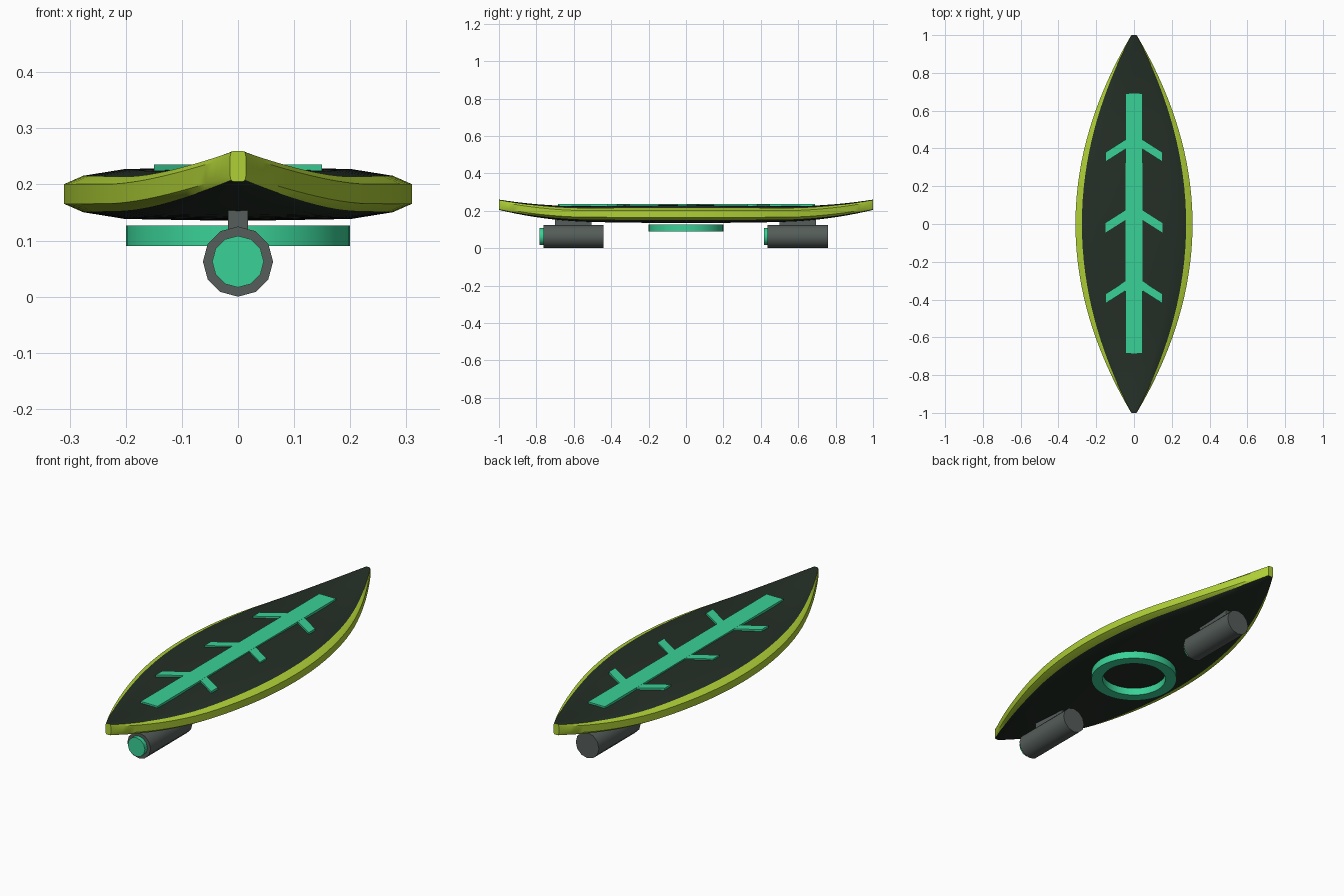
import bpy, bmesh, math
from mathutils import Matrix

cube = bpy.data.objects.get("Cube")
if cube:
    bpy.data.objects.remove(cube, do_unlink=True)


def material(name, rgb):
    m = bpy.data.materials.new(name)
    m.use_nodes = True
    m.diffuse_color = (*rgb, 1)
    m.node_tree.nodes["Principled BSDF"].inputs["Base Color"].default_value = (*rgb, 1)
    return m


DARK = material("dark green deck", (0.018, 0.028, 0.02))
LIME = material("lime rim", (0.43, 0.63, 0.037))
TEAL = material("teal glow", (0.042, 0.64, 0.31))
GREY = material("grey metal", (0.09, 0.11, 0.1))


def finish(name, bm, mats, smooth=None):
    bmesh.ops.recalc_face_normals(bm, faces=bm.faces)
    mesh = bpy.data.meshes.new(name)
    bm.to_mesh(mesh)
    bm.free()
    for m in mats:
        mesh.materials.append(m)
    ob = bpy.data.objects.new(name, mesh)
    bpy.context.collection.objects.link(ob)
    if smooth:
        bpy.ops.object.select_all(action="DESELECT")
        ob.select_set(True)
        bpy.context.view_layer.objects.active = ob
        bpy.ops.object.shade_smooth_by_angle(angle=math.radians(smooth))
    return ob


def prism(name, outline, z0, z1, mat):
    """Extrude a flat outline between two heights."""
    bm = bmesh.new()
    low = bm.faces.new([bm.verts.new((x, y, z0)) for x, y in outline])
    ext = bmesh.ops.extrude_face_region(bm, geom=[low])["geom"]
    top = [v for v in ext if isinstance(v, bmesh.types.BMVert)]
    bmesh.ops.translate(bm, verts=top, vec=(0, 0, z1 - z0))
    return finish(name, bm, [mat])


def box(name, x, y0, y1, z0, z1, mat):
    return prism(name, [(-x, y0), (x, y0), (x, y1), (-x, y1)], z0, z1, mat)


def barrel(name, radius, y0, y1, z, mat):
    """Twelve-sided cylinder along y."""
    bm = bmesh.new()
    bmesh.ops.create_cone(bm, cap_ends=True, segments=12, radius1=radius,
                          radius2=radius, depth=y1 - y0)
    bm.transform(Matrix.Translation((0, (y0 + y1) / 2, z)) @ Matrix.Rotation(math.pi / 2, 4, "X"))
    return finish(name, bm, [mat], 35)


# Board: one quarter profile (width fraction, mid half height, tip half height)
quarter = [(1, 0.0175, 0.017), (0.89, 0.0325, 0.025), (0.65, 0.0445, 0.027), (0, 0.048, 0.0275)]
profile = [(w, a, b) for w, a, b in quarter]
profile += [(-w, a, b) for w, a, b in quarter[-2::-1]]
profile += [(-w, -a, -b) for w, a, b in quarter]
profile += [(w, -a, -b) for w, a, b in quarter[-2::-1]]

bm = bmesh.new()
rings = []
STEPS = 48
for i in range(STEPS + 1):
    y = -math.cos(math.pi * i / STEPS)
    full = 1 - y * y
    half = 0.014 + 0.296 * full
    mid = 0.183 + 0.0495 * max(0, (abs(y) - 0.5) / 0.5) ** 2
    rings.append([bm.verts.new((half * w, y, mid + b + (a - b) * full)) for w, a, b in profile])
count = len(profile)
half_count = count // 2
rim_spans = {0, half_count - 2, half_count - 1, half_count, count - 2, count - 1}
for r, s in zip(rings, rings[1:]):
    for j in range(count):
        k = (j + 1) % count
        f = bm.faces.new([r[j], r[k], s[k], s[j]])
        f.material_index = 1 if j in rim_spans else 0
for end in (rings[0], rings[-1]):
    bm.faces.new(end).material_index = 1
finish("board", bm, [DARK, LIME], 30)

# Raised leaf veins on the deck
box("centre_vein", 0.045, -0.685, 0.69, 0.215, 0.236, TEAL)
for n, y in enumerate((0.45, 0.075, -0.3)):
    for side, s in (("left", 1), ("right", -1)):
        outline = [(0.04 * s, y), (0.15 * s, y - 0.07), (0.15 * s, y - 0.12), (0.04 * s, y - 0.05)]
        prism(f"side_vein_{side}_{n + 1}", outline, 0.215, 0.2355, TEAL)

# Hover ring below the board
bm = bmesh.new()
section = [(0.2, 0.09), (0.2, 0.127), (0.148, 0.127), (0.148, 0.09)]
loop = [bm.verts.new((r, 0, z)) for r, z in section]
edges = [bm.edges.new((loop[i], loop[(i + 1) % 4])) for i in range(4)]
bmesh.ops.spin(bm, geom=loop + edges, cent=(0, 0, 0), axis=(0, 0, 1),
               angle=math.tau, steps=40, use_merge=True)
bmesh.ops.remove_doubles(bm, verts=bm.verts, dist=0.0001)
finish("hover_ring", bm, [TEAL], 30)

# Two thrusters with nozzle and mount
for where, y in (("front", -0.6), ("rear", 0.6)):
    barrel(f"{where}_thruster", 0.0625, y - 0.163, y + 0.16, 0.0625, GREY)
    barrel(f"{where}_nozzle", 0.046, y - 0.183, y - 0.15, 0.0625, TEAL)
    box(f"{where}_mount", 0.018, y - 0.1, y + 0.095, 0.1, 0.155, GREY)
